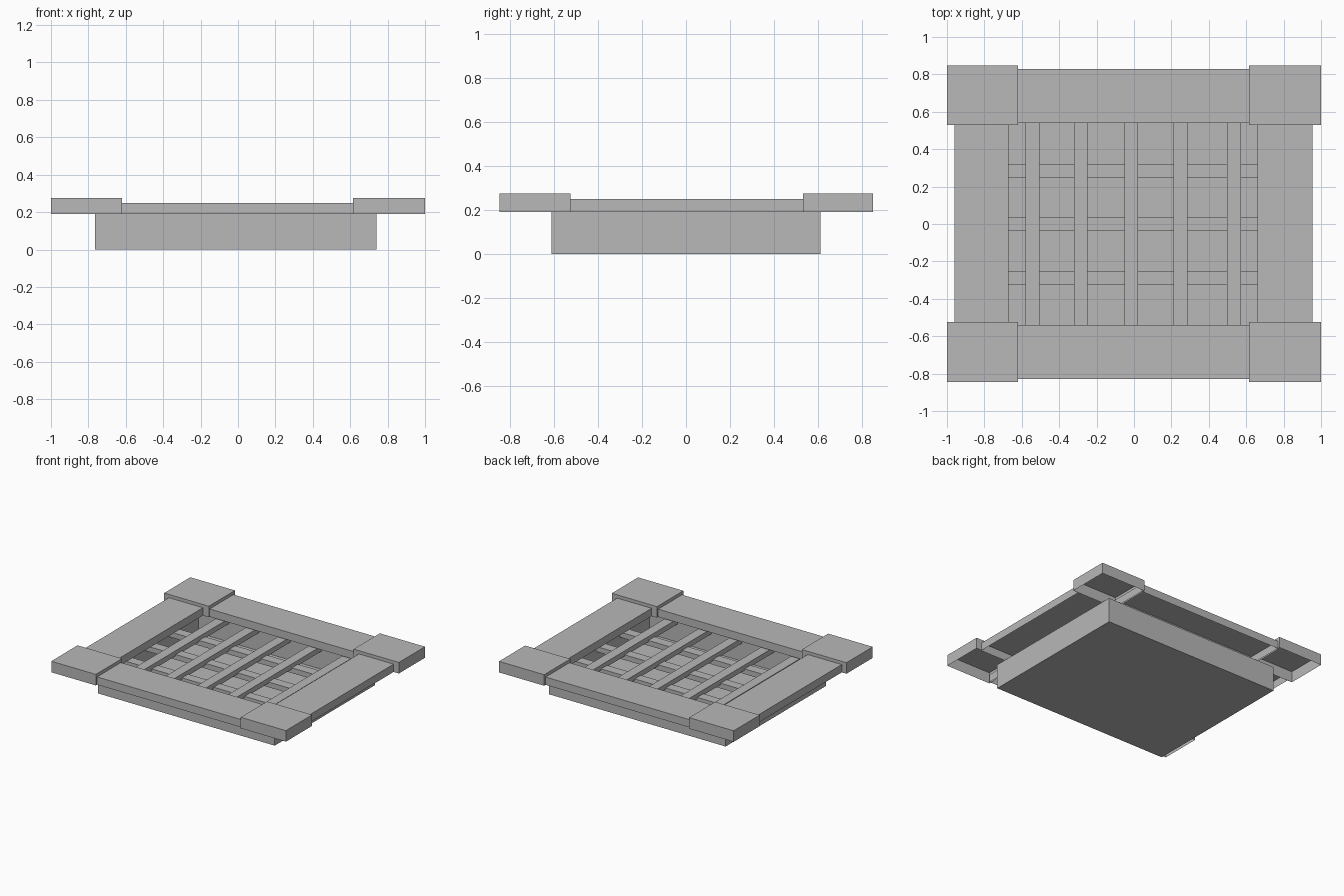
import bpy, bmesh

old = bpy.data.objects.get("Cube")
if old:
    bpy.data.objects.remove(old, do_unlink=True)

stone = bpy.data.materials.new("stone grey")
stone.use_nodes = True
GREY = (0.48, 0.48, 0.48, 1)
stone.diffuse_color = GREY
stone.node_tree.nodes["Principled BSDF"].inputs["Base Color"].default_value = GREY


def block(name, xs, ys, zs, open_side=0):
    """Box between limits; open_side -1 drops the bottom face, 1 the top."""
    bm = bmesh.new()
    bmesh.ops.create_cube(bm, size=1)
    for v in bm.verts:
        for i, (lo, hi) in enumerate((xs, ys, zs)):
            v.co[i] = hi if v.co[i] > 0 else lo
    if open_side:
        bm.normal_update()
        gone = [f for f in bm.faces if f.normal.z * open_side > 0.5]
        bmesh.ops.delete(bm, geom=gone, context='FACES')
    mesh = bpy.data.meshes.new(name)
    bm.to_mesh(mesh)
    bm.free()
    mesh.materials.append(stone)
    obj = bpy.data.objects.new(name, mesh)
    bpy.context.scene.collection.objects.link(obj)
    return obj


# Open pit below the grate
block("pit", (-0.765, 0.74), (-0.61, 0.61), (0, 0.19), 1)

# Hollow rim slabs, open underneath
RIM = (0.19, 0.25)
block("rim_front", (-0.63, 0.625), (-0.83, -0.54), RIM, -1)
block("rim_back", (-0.63, 0.625), (0.54, 0.83), RIM, -1)
block("rim_right", (-0.96, -0.67), (-0.53, 0.535), RIM, -1)
block("rim_left", (0.66, 0.955), (-0.53, 0.535), RIM, -1)

# Raised hollow corner blocks
for side, xs in (("right", (-1, -0.62)), ("left", (0.615, 1))):
    for end, ys in (("front", (-0.845, -0.525)), ("back", (0.53, 0.848))):
        block(f"corner_{end}_{side}", xs, ys, (0.19, 0.275), -1)

# Grate: long bars resting on cross bars
for i, x in enumerate((-0.542, -0.285, -0.015, 0.248, 0.535)):
    block(f"long_bar_{i + 1}", (x - 0.037, x + 0.037), (-0.61, 0.61), (0.14, 0.18))
for i, y in enumerate((-0.29, 0, 0.285)):
    block(f"cross_bar_{i + 1}", (-0.765, 0.74), (y - 0.037, y + 0.037), (0.11, 0.15))
